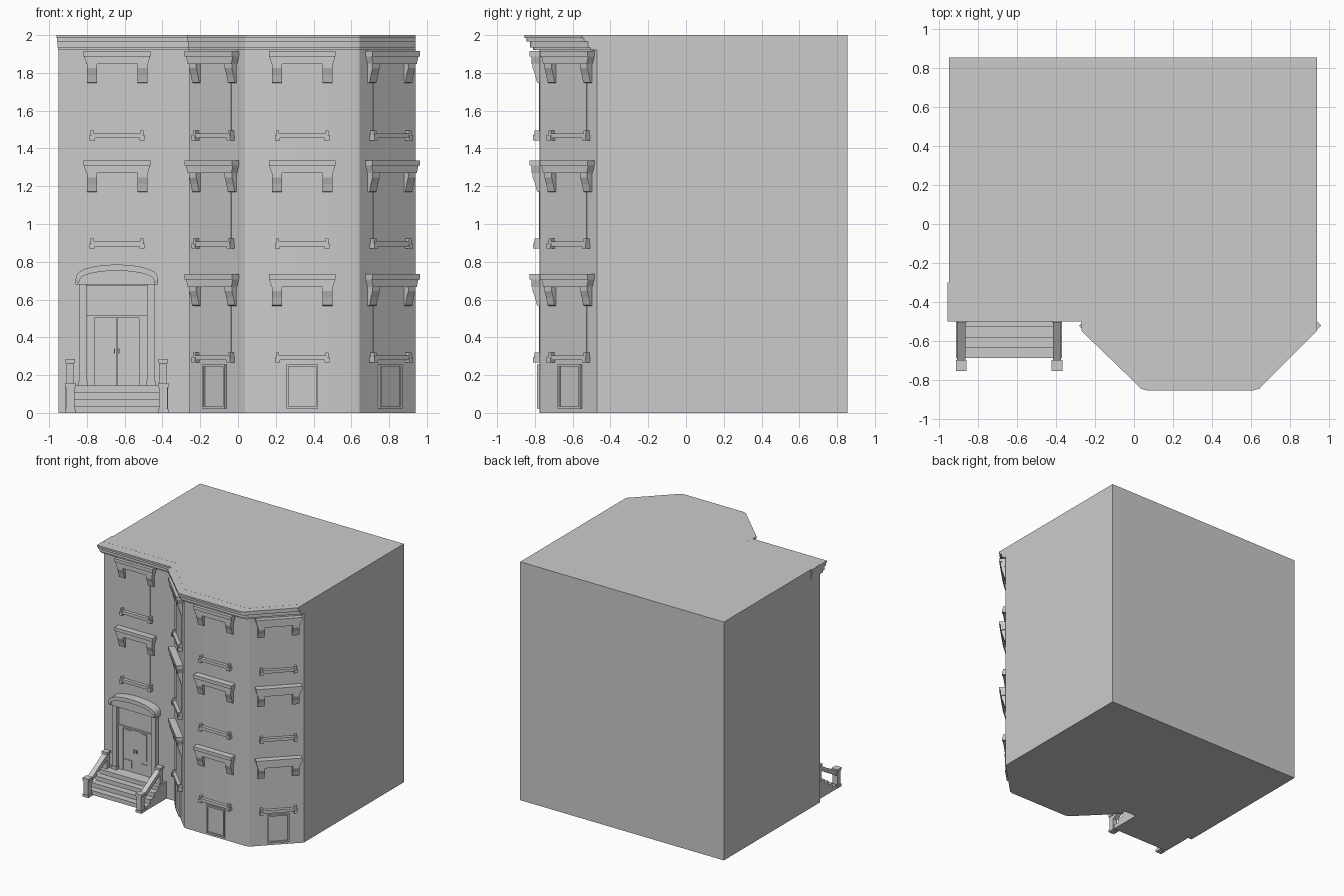
import bpy, bmesh
from math import radians, sin, pi
from mathutils import Matrix, Vector

if "Cube" in bpy.data.objects:
    bpy.data.objects.remove(bpy.data.objects["Cube"])

AXES = {'xy': lambda u, v, w: (u, v, w),
        'xz': lambda u, v, w: (u, w, v),
        'yz': lambda u, v, w: (w, u, v)}


def prism(pts, plane, a, b):
    return (pts, plane, a, b)


def box(x0, x1, y0, y1, z0, z1):
    return prism([(x0, y0), (x1, y0), (x1, y1), (x0, y1)], 'xy', z0, z1)


def both(x0, x1, *rest):
    """A box and its mirror across x = 0."""
    return [box(x0, x1, *rest), box(-x1, -x0, *rest)]


def make(name, solids, loc=(0, 0, 0), angle=0, smooth=False):
    bm = bmesh.new()
    for pts, plane, a, b in solids:
        f = AXES[plane]
        lo = [bm.verts.new(f(u, v, a)) for u, v in pts]
        hi = [bm.verts.new(f(u, v, b)) for u, v in pts]
        bm.faces.new(lo)
        bm.faces.new(hi[::-1])
        for i in range(len(pts)):
            j = (i + 1) % len(pts)
            bm.faces.new((lo[i], hi[i], hi[j], lo[j]))
    bmesh.ops.recalc_face_normals(bm, faces=bm.faces)
    me = bpy.data.meshes.new(name)
    bm.to_mesh(me)
    bm.free()
    ob = bpy.data.objects.new(name, me)
    ob.matrix_world = Matrix.Translation(Vector(loc)) @ Matrix.Rotation(radians(angle), 4, 'Z')
    bpy.context.collection.objects.link(ob)
    if smooth:
        bpy.ops.object.select_all(action='DESELECT')
        ob.select_set(True)
        bpy.context.view_layer.objects.active = ob
        bpy.ops.object.shade_smooth_by_angle(angle=radians(30))
    return ob


# Main block with the rounded three-sided bay
WALL = -0.42
bay = [(-0.26, -0.47), (0.015, -0.745), (0.036, -0.767), (0.065, -0.775),
       (0.615, -0.775), (0.644, -0.767), (0.665, -0.745), (0.94, -0.47)]
front = [(-0.95, WALL), (-0.26, WALL)] + bay
make('building_body', [prism(front + [(0.94, 0.855), (-0.95, 0.855)], 'xy', 0, 2)], smooth=True)

# Stepped cornice following the front wall
def cornice_tier(d, z0, z1):
    pts = [(-0.95 - d * 0.12, WALL - d), (-0.26 - d * 0.12, WALL - d)]
    pts += [(-0.26 - d * 0.12, -0.47 - d)] + [(x, y - d) for x, y in bay[1:]]
    return prism(pts + [(0.94, -0.3), (-0.95 - d * 0.12, -0.3)], 'xy', z0, z1)

make('cornice', [cornice_tier(0.035, 1.92, 1.935), cornice_tier(0.05, 1.935, 1.965),
                 cornice_tier(0.07, 1.965, 1.985), cornice_tier(0.08, 1.985, 1.9995)], smooth=True)

# Bracketed lintel, sill and pane of one window, in wall coordinates
bracket = [(0.005, -0.065), (-0.037, -0.065), (-0.037, -0.09),
           (-0.024, -0.125), (-0.014, -0.165), (0.005, -0.17)]
lintel = [box(-0.177, 0.177, -0.053, 0.005, -0.028, 0),
          prism([(-0.163, -0.068), (0.163, -0.068), (0.175, -0.028), (-0.175, -0.028)],
                'xz', -0.044, 0.005),
          prism(bracket, 'yz', 0.107, 0.16), prism(bracket, 'yz', -0.16, -0.107)]
sill = [box(-0.135, 0.135, -0.03, 0.005, 0.015, 0.04)]
sill += both(0.118, 0.145, -0.035, 0.005, 0.002, 0.03)
sill += both(0.122, 0.14, -0.027, 0.005, 0.03, 0.055)

COLUMNS = {'left': ((-0.64, WALL), 0), 'bay_left': ((-0.12, -0.61), -45),
           'bay_front': ((0.34, -0.775), 0), 'bay_right': ((0.80, -0.61), 45)}
LEVELS = [(0.265, 0.735), (0.867, 1.337), (1.44, 1.915)]

for col, ((x, y), ang) in COLUMNS.items():
    for n, (zs, zl) in enumerate(LEVELS):
        if col == 'left' and n == 0:
            continue
        tag = f'{col}_{n + 1}'
        make('window_lintel_' + tag, lintel, (x, y, zl), ang)
        make('window_sill_' + tag, sill, (x, y, zs), ang)
        make('window_pane_' + tag, [box(-0.12, 0.12, -0.003, 0.005, zs + 0.03, zl - 0.06)],
             (x, y, 0), ang)
    # Framed basement window below the bay
    if col != 'left':
        frame = both(0.072, 0.084, -0.015, 0.005, 0.022, 0.257)
        frame += [box(-0.072, 0.072, -0.015, 0.005, 0.022, 0.034),
                  box(-0.072, 0.072, -0.015, 0.005, 0.245, 0.257),
                  box(-0.073, 0.073, -0.004, 0.005, 0.03, 0.25)]
        make('basement_window_' + col, frame, (x, y, 0), ang)

# Entrance: pilasters, arched hood, transom and double door
DOOR = (-0.642, WALL, 0)
pil = both(0.16, 0.2, -0.045, 0.005, 0.145, 0.68)
pil += both(0.155, 0.205, -0.052, 0.005, 0.145, 0.17)
make('door_pilasters', pil, DOOR)


def arch(w, z0, h, base):
    top = [sin(pi / 2 * (i / 10 - 1)) for i in range(21)]
    return [(-w, base)] + [(w * t, z0 + h * max(0, 1 - t * t) ** 0.35) for t in top] + [(w, base)]

outer, inner = arch(0.218, 0.7, 0.085, 0.68), arch(0.2, 0.685, 0.067, 0.68)
make('door_hood', [prism(outer, 'xz', -0.06, 0.005)], DOOR, smooth=True)
rim = [prism([outer[i], outer[i + 1], inner[i + 1], inner[i]], 'xz', -0.076, -0.058)
       for i in range(1, len(outer) - 2)]
make('door_hood_rim', rim, DOOR)
make('door_frame', both(0.118, 0.162, -0.022, 0.005, 0.145, 0.505)
     + [box(-0.162, 0.162, -0.026, 0.005, 0.502, 0.515),
        box(-0.162, 0.162, -0.03, 0.005, 0.672, 0.69),
        box(-0.162, 0.162, -0.01, 0.005, 0.515, 0.672)], DOOR)
make('door_leaves', both(0.001, 0.118, -0.014, 0.005, 0.145, 0.502), DOOR)
make('door_panels', both(0.045, 0.1, -0.018, -0.01, 0.27, 0.488)
     + both(0.04, 0.108, -0.02, -0.01, 0.172, 0.24), DOOR)
make('door_handles', both(0.008, 0.015, -0.03, -0.01, 0.315, 0.34), DOOR)

# Front steps
steps = [box(-0.272, 0.272, -0.53 - 0.053 * i, WALL + 0.01, 0.036 * (3 - i), 0.036 * (4 - i))
         for i in range(4)]
make('front_steps', steps, (-0.642, 0, 0))

# Newel posts and sloping handrails
for side, x in (('left', -0.888), ('right', -0.396)):
    newel = [box(-0.022, 0.022, -0.75, -0.706, 0, 0.14),
             box(-0.028, 0.028, -0.756, -0.7, 0, 0.02),
             box(-0.028, 0.028, -0.756, -0.7, 0.135, 0.157)]
    make('front_newel_' + side, newel, (x, 0, 0))
    upper = [box(-0.02, 0.02, -0.5, -0.46, 0.14, 0.265),
             box(-0.026, 0.026, -0.506, -0.454, 0.265, 0.284)]
    make('upper_newel_' + side, upper, (x, 0, 0))
    make('handrail_' + side, [prism([(-0.71, 0.1), (-0.71, 0.14), (-0.49, 0.268), (-0.49, 0.228)],
                                    'yz', -0.021, 0.021)], (x, 0, 0))
